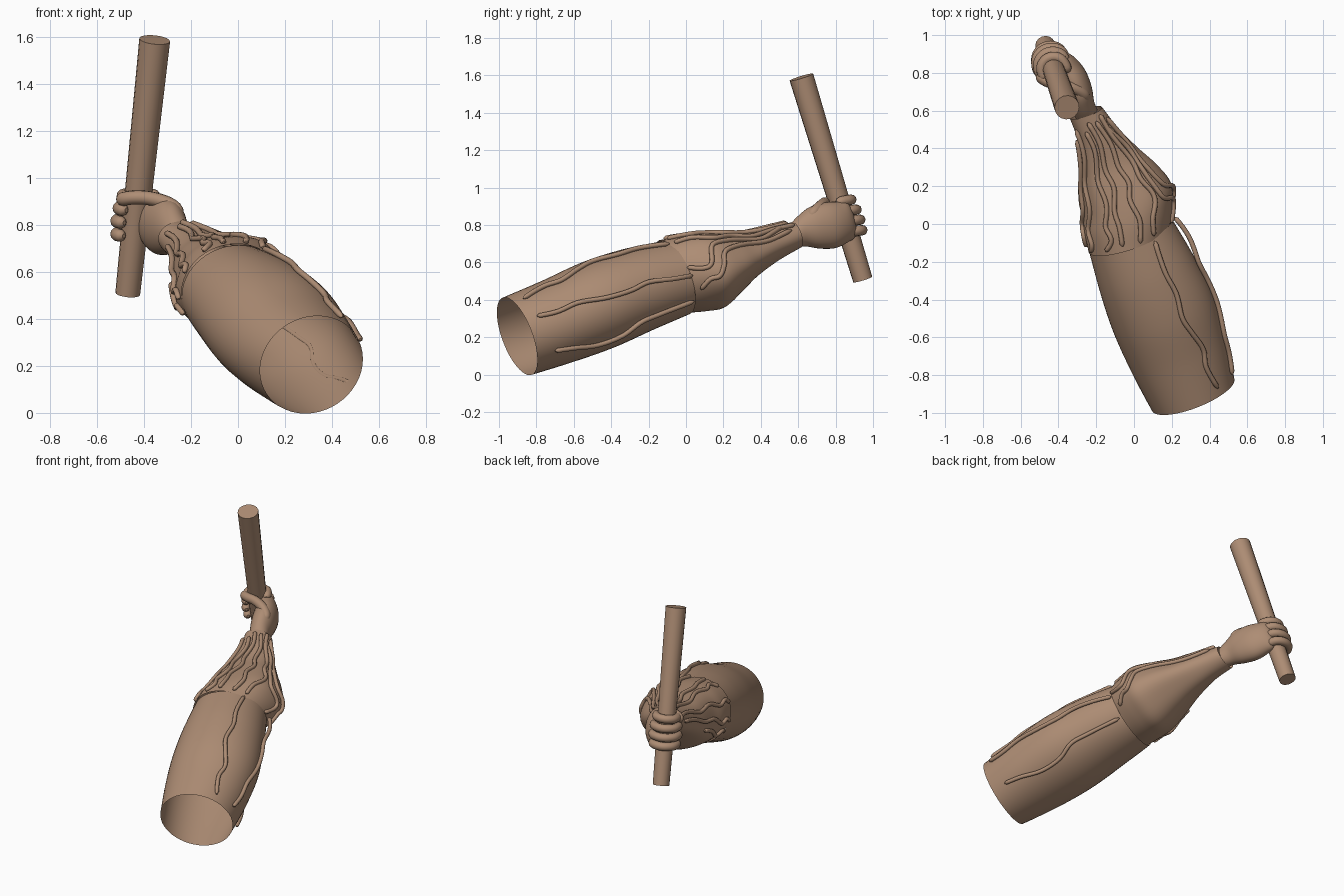
import bpy, math
from mathutils import Vector

if "Cube" in bpy.data.objects:
    bpy.data.objects.remove(bpy.data.objects["Cube"])

skin = bpy.data.materials.new("tan_brown")
skin.diffuse_color = (0.42, 0.265, 0.175, 1)
skin.use_nodes = True
skin.node_tree.nodes["Principled BSDF"].inputs["Base Color"].default_value = skin.diffuse_color


def catmull(pts, s):
    """Smooth interpolation through tuples, s in 0..1."""
    n = len(pts) - 1
    f = min(max(s, 0), 1) * n
    i = min(int(f), n - 1)
    t = f - i
    p0, p1, p2, p3 = (Vector(pts[min(max(k, 0), n)]) for k in (i - 1, i, i + 1, i + 2))
    return 0.5 * (2 * p1 + (p2 - p0) * t + (2 * p0 - 5 * p1 + 4 * p2 - p3) * t * t
                  + (3 * p1 - p0 - 3 * p2 + p3) * t ** 3)


def finish(ob, angle=40):
    ob.data.materials.clear()
    ob.data.materials.append(skin)
    bpy.ops.object.select_all(action='DESELECT')
    ob.select_set(True)
    bpy.context.view_layer.objects.active = ob
    bpy.ops.object.shade_smooth_by_angle(angle=math.radians(angle))


class Limb:
    """Tube of elliptical sections: (x, y, z, half width, half height)."""

    def __init__(self, sections, ripple=0.0, bulge=0.0):
        self.sec, self.ripple, self.bulge = sections, ripple, bulge
        d = (Vector(sections[-1][:3]) - Vector(sections[0][:3])).normalized()
        self.u = d.cross(Vector((0, 0, 1))).normalized()
        self.v = self.u.cross(d)

    def at(self, s, deg, off=0.0):
        q = catmull(self.sec, s)
        a = math.radians(deg)
        mid = math.sin(math.pi * min(max(s, 0), 1))
        k = 1 + self.ripple * mid * math.cos(5 * a + 1)
        k += self.bulge * mid * max(0, math.cos(a - math.radians(225))) ** 3
        return (Vector(q[:3]) + self.u * math.cos(a) * (q[3] * k + off)
                + self.v * math.sin(a) * (q[4] * k + off))

    def build(self, name, steps=32, sides=48):
        verts = [self.at(i / steps, 360 * j / sides) for i in range(steps + 1) for j in range(sides)]
        faces = [(i * sides + j, i * sides + (j + 1) % sides,
                  (i + 1) * sides + (j + 1) % sides, (i + 1) * sides + j)
                 for i in range(steps) for j in range(sides)]
        me = bpy.data.meshes.new(name)
        me.from_pydata(verts, [], faces)
        ob = bpy.data.objects.new(name, me)
        bpy.context.collection.objects.link(ob)
        finish(ob, 60)


def tubes(name, paths, r, res=3):
    """Round-ended tubes along lists of points."""
    cu = bpy.data.curves.new(name, 'CURVE')
    cu.dimensions = '3D'
    cu.bevel_depth, cu.bevel_resolution, cu.use_fill_caps = r, res, True
    for path in paths:
        n = len(path)
        length = sum((path[i + 1] - path[i]).length for i in range(n - 1))
        sp = cu.splines.new('POLY')
        sp.points.add(n - 1)
        walked = 0
        for i, p in enumerate(path):
            if i:
                walked += (p - path[i - 1]).length
            e = min(walked, length - walked, r) / r
            sp.points[i].co = (*p, 1)
            sp.points[i].radius = max(0.35, math.sqrt(max(0, 1 - (1 - e) ** 2)))
    ob = bpy.data.objects.new(name, cu)
    bpy.context.collection.objects.link(ob)
    bpy.ops.object.select_all(action='DESELECT')
    ob.select_set(True)
    bpy.context.view_layer.objects.active = ob
    bpy.ops.object.convert(target='MESH')
    finish(bpy.context.view_layer.objects.active, 60)


def smooth_path(pts, n=28):
    return [catmull(pts, i / n) for i in range(n + 1)]


def vein_paths(limb, veins, off):
    """Veins as (position along limb, angle, extra lift)."""
    full = [[(*p, 0.0)[:3] for p in v] for v in veins]
    return [[limb.at(q[0], q[1], off + q[2]) for q in smooth_path(v, 32)] for v in full]


# arm sleeves, open at both ends
upper = Limb([(.313, -.903, .205, .234, .22), (.24, -.69, .285, .264, .23),
              (.16, -.47, .375, .278, .24), (.07, -.26, .455, .262, .228),
              (-.02, -.055, .518, .235, .208)], bulge=0.09)
upper.build("upper_arm")

fore = Limb([(-.025, -.075, .525, .228, .205), (-.03, .04, .543, .247, .212),
             (-.04, .14, .56, .243, .205), (-.085, .25, .605, .205, .158),
             (-.13, .345, .645, .16, .118), (-.19, .47, .70, .112, .09),
             (-.255, .59, .747, .09, .072)], ripple=0.03)
fore.build("forearm")

# raised veins on the upper arm, one lifting off near the elbow
tubes("upper_arm_veins", vein_paths(upper, [
    [(.07, 58), (.2, 66), (.3, 63), (.42, 70), (.52, 74), (.66, 69), (.8, 70), (.97, 64)],
    [(.08, 24), (.18, 20), (.3, 21), (.45, 13), (.6, 10), (.72, 12, .005), (.86, 6, .022), (1, 3, .008)],
    [(.12, -30), (.22, -36), (.36, -46), (.5, -46), (.62, -36), (.75, -36), (.97, -36)],
], .010), .013)

# raised veins on the forearm
tubes("forearm_veins", vein_paths(fore, [
    [(.05, 128), (.12, 118), (.25, 124), (.42, 118), (.6, 122), (.78, 112), (.9, 116)],
    [(.06, 104), (.2, 106), (.35, 110), (.5, 101), (.66, 104), (.82, 94), (.95, 97)],
    [(.04, 80), (.2, 80), (.38, 87), (.5, 78), (.65, 80), (.8, 70), (.94, 74)],
    [(.05, 60), (.18, 63), (.36, 56), (.5, 60), (.66, 52), (.84, 55), (.97, 50)],
    [(.04, 13), (.14, 8), (.22, 14), (.30, 42), (.45, 48), (.6, 45), (.75, 38), (.9, 58)],
    [(.09, -22), (.16, -9), (.25, -6), (.32, 8), (.39, 30), (.6, 34), (.78, 24), (.93, 32)],
    [(.04, 160), (.1, 152), (.22, 157), (.4, 148), (.58, 155), (.75, 145), (.92, 150)],
    [(.04, 192), (.12, 184), (.22, 188), (.36, 176), (.52, 180), (.7, 172), (.85, 176)],
    [(.05, 212), (.14, 204), (.25, 208), (.38, 198), (.5, 200)],
], .007), .013)

# hand
Limb([(-.25, .58, .745, .062, .066), (-.270, .625, .768, .064, .086),
      (-.292, .69, .785, .076, .115), (-.325, .77, .798, .08, .126),
      (-.36, .835, .815, .07, .113), (-.385, .88, .83, .045, .095),
      (-.40, .90, .835, .005, .02)]).build("palm", 24, 32)

# four fingers wrapped round the back of the stick
fingers = []
for i, (z, reach) in enumerate([(.925, -.008), (.872, .004), (.818, .008), (.762, .002)]):
    t = (z - .505) / 1.085
    cx, cy = -.47 + .115 * t, .945 - .325 * t
    R = .073 + reach
    pts = [(cx + .08, cy - .015, z - .005)]
    for a in (45, 85, 125, 165, 205, 235):
        b = math.radians(a)
        pts.append((cx + R * math.cos(b), cy + R * math.sin(b), z + .010 * math.sin(b)))
    fingers.append(smooth_path(pts))
tubes("fingers", fingers, .0275, 4)

# thumb crossing the front of the stick
tubes("thumb", [smooth_path([(-.262, .66, .835), (-.265, .685, .868), (-.31, .715, .897),
                             (-.38, .737, .915), (-.44, .747, .918), (-.485, .77, .912),
                             (-.502, .80, .908)])], .030, 4)
bpy.ops.mesh.primitive_uv_sphere_add(segments=24, ring_count=12, radius=1, location=(-.305, .725, .842))
ball = bpy.context.object
ball.name = "thumb_base"
ball.scale = (.05, .06, .045)
finish(ball, 60)

# stick, slightly wider at the top
low, high = Vector((-.47, .945, .508)), Vector((-.355, .617, 1.59))
axis = high - low
bpy.ops.mesh.primitive_cone_add(vertices=16, radius1=.053, radius2=.066, depth=axis.length,
                                location=(low + high) / 2,
                                rotation=axis.to_track_quat('Z', 'Y').to_euler())
stick = bpy.context.object
stick.name = "stick"
finish(stick, 30)
